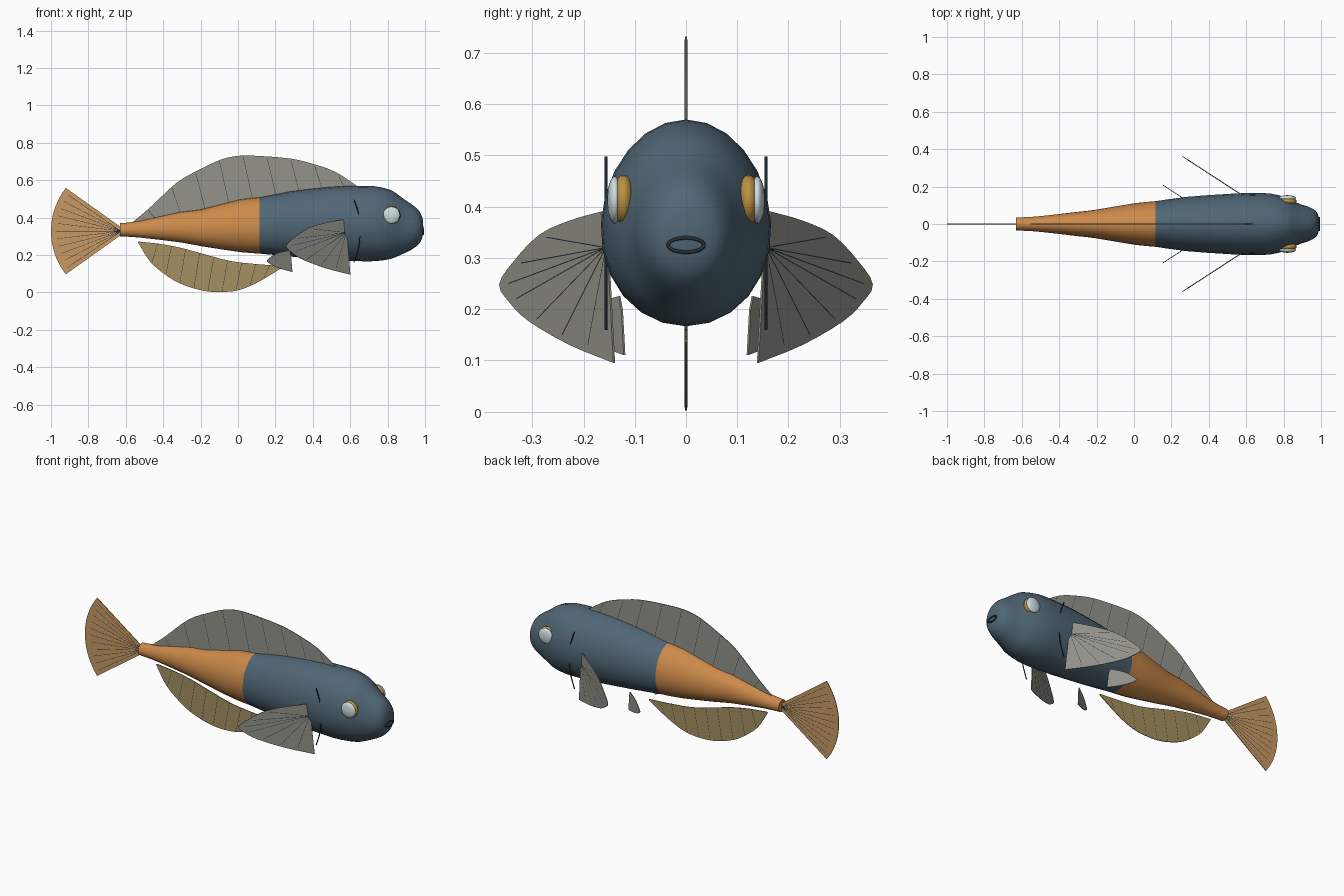
import bpy, bmesh, math
from mathutils import Vector

if "Cube" in bpy.data.objects:
    bpy.data.objects.remove(bpy.data.objects["Cube"])


def material(name, r, g, b):
    m = bpy.data.materials.new(name)
    lin = [((c / 255 + 0.055) / 1.055) ** 2.4 for c in (r, g, b)]
    m.diffuse_color = (*lin, 1)
    m.use_nodes = True
    m.node_tree.nodes["Principled BSDF"].inputs["Base Color"].default_value = m.diffuse_color
    return m


BLUE = material("slate blue", 80, 102, 117)
ORANGE = material("orange", 204, 138, 74)
TAIL = material("pale orange", 200, 154, 100)
GREY = material("fin grey", 148, 148, 139)
OLIVE = material("olive tan", 165, 144, 96)
DARK = material("dark line", 38, 48, 56)
GOLD = material("gold", 186, 146, 66)
WHITE = material("eye white", 208, 222, 224)


def smooth(points, n=3):
    """Catmull-Rom curve through tuples of any length."""
    pts = [Vector(p) for p in points]
    pts = [pts[0] * 2 - pts[1]] + pts + [pts[-1] * 2 - pts[-2]]
    out = []
    for a, b, c, d in zip(pts, pts[1:], pts[2:], pts[3:]):
        for i in range(n):
            t = i / n
            out.append(0.5 * (2 * b + (c - a) * t + (2 * a - 5 * b + 4 * c - d) * t * t
                              + (3 * b - a - 3 * c + d) * t ** 3))
    return out + [pts[-2]]


def finish(name, bm, *mats):
    bmesh.ops.recalc_face_normals(bm, faces=bm.faces[:])
    me = bpy.data.meshes.new(name)
    bm.to_mesh(me)
    bm.free()
    for m in mats:
        me.materials.append(m)
    ob = bpy.data.objects.new(name, me)
    bpy.context.collection.objects.link(ob)
    return ob


def shade(ob, angle=40):
    bpy.ops.object.select_all(action='DESELECT')
    ob.select_set(True)
    bpy.context.view_layer.objects.active = ob
    bpy.ops.object.shade_smooth_by_angle(angle=math.radians(angle))


def sheet(name, pts, mat, t=0.004):
    """Thin flat plate from an outline of 3D points."""
    bm = bmesh.new()
    f = bm.faces.new([bm.verts.new(p) for p in pts])
    f.normal_update()
    n = f.normal.copy()
    bmesh.ops.translate(bm, verts=bm.verts[:], vec=-n * t / 2)
    res = bmesh.ops.extrude_face_region(bm, geom=[f])
    bmesh.ops.translate(bm, vec=n * t,
                        verts=[v for v in res["geom"] if isinstance(v, bmesh.types.BMVert)])
    return finish(name, bm, mat)


def lines(name, paths, radius=0.0026, cyclic=False, mat=DARK):
    """Thin tubes along point lists, joined as one object."""
    cu = bpy.data.curves.new(name, 'CURVE')
    cu.dimensions = '3D'
    cu.bevel_depth = radius
    cu.bevel_resolution = 1
    for path in paths:
        sp = cu.splines.new('POLY')
        sp.points.add(len(path) - 1)
        for p, co in zip(sp.points, path):
            p.co = (*co, 1)
        sp.use_cyclic_u = cyclic
    cu.materials.append(mat)
    ob = bpy.data.objects.new(name, cu)
    bpy.context.collection.objects.link(ob)
    bpy.ops.object.select_all(action='DESELECT')
    ob.select_set(True)
    bpy.context.view_layer.objects.active = ob
    bpy.ops.object.convert(target='MESH')


def at(curve, x):
    """Height of an (x, z) polyline at x."""
    for a, b in zip(curve, curve[1:]):
        if min(a[0], b[0]) <= x <= max(a[0], b[0]) and a[0] != b[0]:
            return a[1] + (b[1] - a[1]) * (x - a[0]) / (b[0] - a[0])
    return curve[-1][1]


# Body: rings of (x, top, bottom, half width), orange behind, blue in front
SPLIT, SIDES = 0.115, 24
rows = smooth([(-.63, .37, .30, .035), (-.52, .383, .293, .04), (-.31, .43, .268, .064),
               (-.2, .443, .248, .077), (.01, .497, .216, .112), (SPLIT, .508, .208, .122),
               (.28, .54, .192, .145), (.49, .564, .174, .16), (.62, .569, .168, .166),
               (.73, .568, .167, .163), (.81, .55, .178, .143), (.85, .527, .192, .124),
               (.89, .497, .21, .106), (.93, .47, .23, .093), (.96, .445, .252, .079),
               (.978, .42, .275, .062), (.988, .39, .305, .038)], 2)
bm = bmesh.new()
rings = []
for x, top, bot, w in rows:
    c, h = (top + bot) / 2, (top - bot) / 2
    ring = []
    for i in range(SIDES):
        a = 2 * math.pi * i / SIDES
        ring.append(bm.verts.new((x, w * math.cos(a) * (1 - .06 * math.sin(a)), c + h * math.sin(a))))
    rings.append(ring)
for r, s in zip(rings, rings[1:]):
    for i in range(SIDES):
        j = (i + 1) % SIDES
        bm.faces.new((r[i], r[j], s[j], s[i]))
bm.faces.new(rings[0])
nose = bm.verts.new((.991, 0, .347))
for i in range(SIDES):
    bm.faces.new((rings[-1][i], rings[-1][(i + 1) % SIDES], nose))
for f in bm.faces:
    f.material_index = 1 if f.calc_center_median().x < SPLIT else 0
shade(finish("body", bm, BLUE, ORANGE), 50)

# Dorsal fin
top = smooth([(-.57, .37), (-.47, .455), (-.326, .588), (-.2, .66), (-.086, .712), (.01, .731),
              (.128, .729), (.278, .716), (.385, .692), (.52, .645), (.65, .56)])
base = [(.62, .5), (.28, .48), (0, .44), (-.3, .38), (-.56, .35)]
sheet("dorsal_fin", [(x, 0, z) for x, z in list(top) + base], GREY)
rays = []
for i in range(9):
    x = -.42 + .127 * i
    z0, xt = at(base, x), x - .06
    rays.append([(x, 0, z0), (xt, 0, at(top, xt) - .006)])
lines("dorsal_rays", rays)

# Anal fin, slightly clear of the belly
low = smooth([(-.535, .268), (-.47, .165), (-.39, .096), (-.31, .048), (-.2, .012), (-.1, .002),
              (.01, .014), (.12, .062), (.24, .135)])
high = smooth([(.24, .142), (.12, .15), (-.04, .168), (-.2, .21), (-.31, .24), (-.42, .26), (-.53, .272)])
sheet("anal_fin", [(x, 0, z) for x, z in list(low) + list(high)], OLIVE)
rays = []
for i in range(9):
    x = -.43 + .075 * i
    xt = x - .03
    rays.append([(x, 0, at(high, x)), (xt, 0, at(low, xt) + .006)])
lines("anal_rays", rays)


# Tail fan
def fan(a, r):
    return (-.625 - r * math.cos(a), 0, .328 + r * math.sin(a))


SPREAD = math.radians(38)
arc = [fan(SPREAD * (1 - i / 10), .375) for i in range(21)]
sheet("tail_fin", [(-.62, 0, .345)] + arc + [(-.62, 0, .311)], TAIL)
lines("tail_rays", [[fan(SPREAD * .9 * k / 5, 0), fan(SPREAD * .9 * k / 5, .345)] for k in range(-5, 6)])

# Side fins: one flat fan outline (out, up), used at two sizes on both sides
outline = [(0, 0)] + [tuple(p) for p in smooth(
    [(0, 0), (.086, .035), (.165, .081), (.203, .118), (.223, .153), (.195, .198),
     (.145, .25), (.085, .278), (.025, .295)])][1:] + [(.012, .225)]
for fin, size, (cx, cy, cz) in (("pectoral", 1, (.6, .14, .095)), ("pelvic", .39, (.29, .12, .11))):
    for side, s in (("left", 1), ("right", -1)):
        def place(p):
            return (cx - 1.54 * size * p[0], s * (cy + size * p[0]), cz + size * p[1])
        sheet(f"{fin}_fin_{side}", [place(p) for p in outline], GREY)
        root = (.015, .225)
        tips = [(.05, .035), (.1, .055), (.15, .085), (.19, .125), (.205, .155), (.18, .195), (.13, .245)]
        lines(f"{fin}_rays_{side}", [[place(root), place(p)] for p in tips], .0026 if size == 1 else .002)

# Eyes: gold rim ball with a white front
for side, s in (("left", 1), ("right", -1)):
    for name, mat, y, r, d in (("eye_rim", GOLD, .122, .049, .023), ("eye_white", WHITE, .139, .046, .015)):
        bm = bmesh.new()
        bmesh.ops.create_uvsphere(bm, u_segments=20, v_segments=12, radius=1)
        bmesh.ops.scale(bm, verts=bm.verts[:], vec=(r, r, d))
        for v in bm.verts:
            x, q, z = v.co
            v.co = (.82 + x, s * (y + z), .413 + q)
        shade(finish(f"{name}_{side}", bm, mat), 60)

# Gill lines, partly sunk into the body
for side, s in (("left", 1), ("right", -1)):
    gill = smooth([(.62, .497), (.645, .42), (.652, .33), (.645, .24), (.62, .16)], 4)
    lines(f"gill_line_{side}", [[(x, s * .156, z) for x, z in gill]], .003)

# Mouth ring
lines("mouth", [[(.991, .035 * math.cos(a), .325 + .014 * math.sin(a))
                 for a in (2 * math.pi * i / 24 for i in range(24))]], .004, True)
